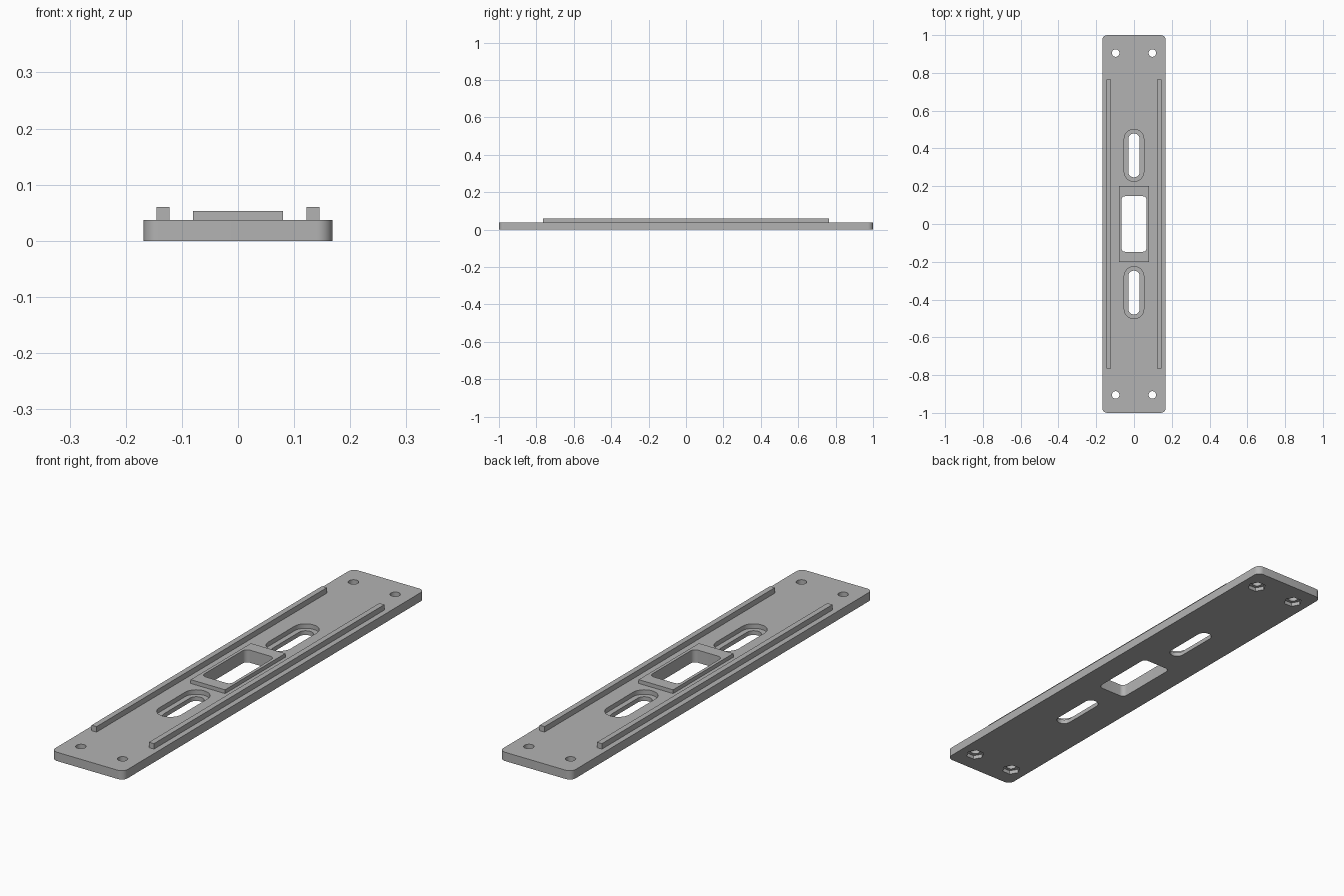
import bpy
import bmesh
import math

cube = bpy.data.objects.get("Cube")
if cube:
    bpy.data.objects.remove(cube, do_unlink=True)

HALF_W, PLATE_TOP, PAD_TOP, RAIL_TOP = 0.168, 0.037, 0.053, 0.06

grey = bpy.data.materials.new("plain grey")
grey.use_nodes = True
colour = (0.45, 0.45, 0.45, 1)
grey.diffuse_color = colour
grey.node_tree.nodes["Principled BSDF"].inputs["Base Color"].default_value = colour


def rounded(hx, hy, r, cy=0, steps=10):
    """Outline of a rounded rectangle centred on (0, cy)."""
    pts = []
    for i, (sx, sy) in enumerate(((1, 1), (-1, 1), (-1, -1), (1, -1))):
        for k in range(steps + 1):
            a = math.pi / 2 * (i + k / steps)
            pts.append((sx * (hx - r) + r * math.cos(a),
                        cy + sy * (hy - r) + r * math.sin(a)))
    return pts


def polygon(cx, cy, r, sides):
    return [(cx + r * math.cos(math.tau * k / sides),
             cy + r * math.sin(math.tau * k / sides)) for k in range(sides)]


def rectangle(x0, x1, hy):
    return [(x0, -hy), (x1, -hy), (x1, hy), (x0, hy)]


def prism(name, outline, z0, z1):
    """Extrude an outline from z0 up to z1."""
    bm = bmesh.new()
    face = bm.faces.new([bm.verts.new((x, y, z0)) for x, y in outline])
    new = bmesh.ops.extrude_face_region(bm, geom=[face])["geom"]
    top = [v for v in new if isinstance(v, bmesh.types.BMVert)]
    bmesh.ops.translate(bm, verts=top, vec=(0, 0, z1 - z0))
    bmesh.ops.remove_doubles(bm, verts=bm.verts, dist=1e-5)
    bmesh.ops.recalc_face_normals(bm, faces=bm.faces)
    mesh = bpy.data.meshes.new(name)
    bm.to_mesh(mesh)
    bm.free()
    mesh.materials.append(grey)
    obj = bpy.data.objects.new(name, mesh)
    bpy.context.collection.objects.link(obj)
    return obj


def cut(obj, name, outline, z0, z1):
    """Subtract a prism and bake the result."""
    cutter = prism(name, outline, z0, z1)
    mod = obj.modifiers.new(name, "BOOLEAN")
    mod.operation, mod.solver, mod.object = "DIFFERENCE", "EXACT", cutter
    bpy.context.view_layer.objects.active = obj
    bpy.ops.object.modifier_apply(modifier=mod.name)
    bpy.data.objects.remove(cutter, do_unlink=True)


# Base plate and the raised frame round its window
plate = prism("base_plate", rounded(HALF_W, 1, 0.027), 0, PLATE_TOP)
frame = prism("window_frame", rectangle(-0.08, 0.08, 0.2), PLATE_TOP, PAD_TOP)
for part in (plate, frame):
    cut(part, "window_cutter", rounded(0.067, 0.147, 0.02), -0.1, 0.2)

for sy in (-1, 1):
    # Stepped slots
    cy = sy * 0.363
    cut(plate, "slot_cutter", rounded(0.03, 0.116, 0.0299, cy), -0.1, 0.2)
    cut(plate, "slot_recess_cutter", rounded(0.052, 0.138, 0.0519, cy), 0.018, 0.2)
    # Corner screw holes with hexagonal nut pockets underneath
    for sx in (-1, 1):
        x, y = sx * 0.097, sy * 0.905
        cut(plate, "hole_cutter", polygon(x, y, 0.02, 24), -0.1, 0.2)
        cut(plate, "nut_cutter", polygon(x, y, 0.037, 6), -0.1, 0.016)

# Long guide rails
rails = [prism(name, rectangle(min(a, b), max(a, b), 0.765), PLATE_TOP, RAIL_TOP)
         for name, a, b in (("left_rail", 0.122, 0.145), ("right_rail", -0.122, -0.145))]

bpy.ops.object.select_all(action="DESELECT")
for obj in [plate, frame] + rails:
    obj.select_set(True)
bpy.context.view_layer.objects.active = plate
bpy.ops.object.shade_smooth_by_angle(angle=math.radians(35))
